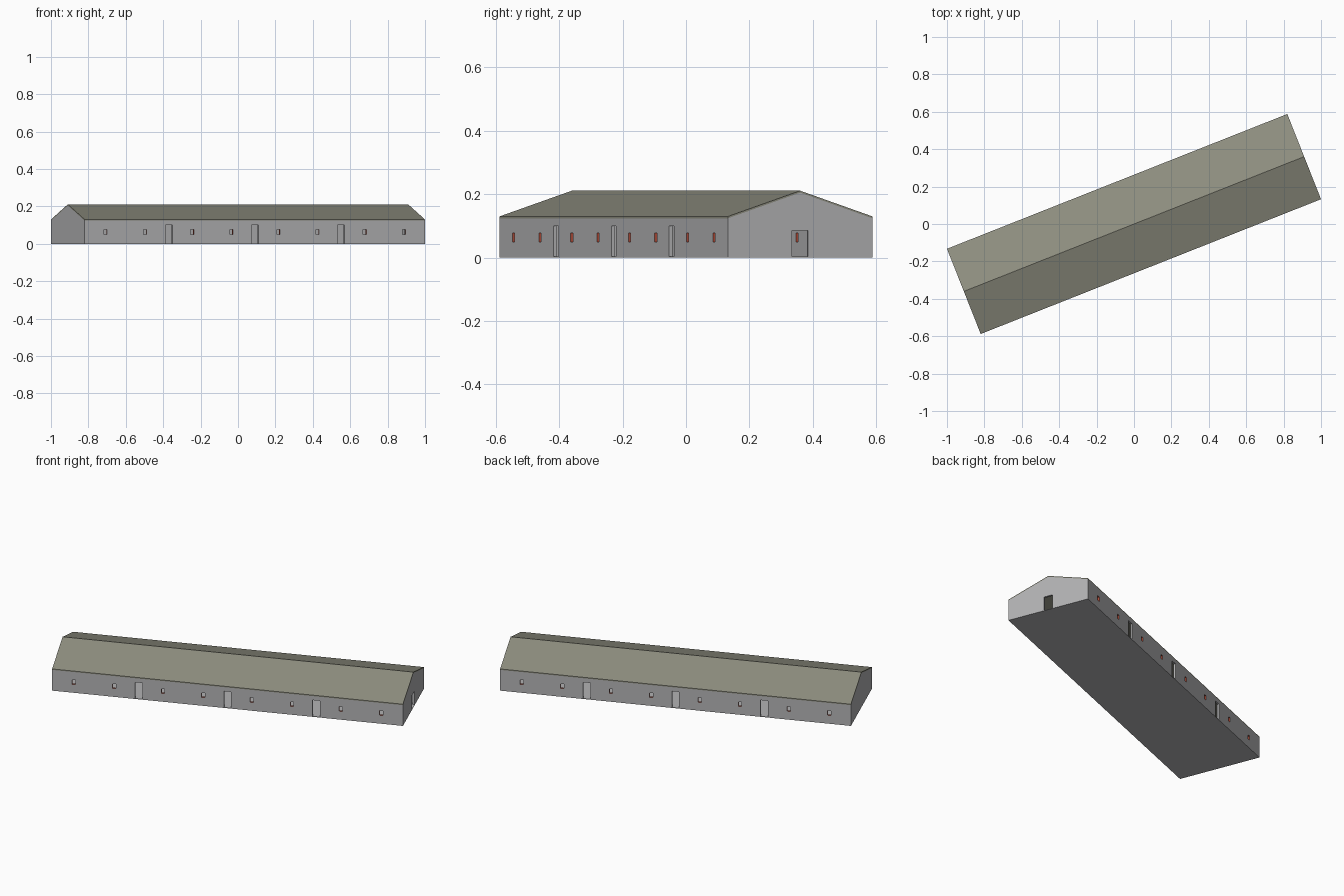
import bpy, bmesh, math
from mathutils import Matrix

if "Cube" in bpy.data.objects:
    bpy.data.objects.remove(bpy.data.objects["Cube"])

L, W = 1.957, 0.49            # footprint
EAVE, RIDGE, SKIN = 0.13, 0.211, 0.006
FLOOR, T = 0.003, 0.011       # floor and wall thickness
TURN = math.radians(21.6)


def material(name, rgb):
    m = bpy.data.materials.new(name)
    m.diffuse_color = (*rgb, 1)
    m.use_nodes = True
    m.node_tree.nodes["Principled BSDF"].inputs["Base Color"].default_value = m.diffuse_color
    return m


wall_grey = material("wall_grey", (0.45, 0.45, 0.46))
roof_olive = material("roof_olive", (0.27, 0.27, 0.215))
reveal_red = material("reveal_red", (0.42, 0.07, 0.04))


def make(name, bm, mat):
    bmesh.ops.recalc_face_normals(bm, faces=bm.faces)
    me = bpy.data.meshes.new(name)
    bm.to_mesh(me)
    bm.free()
    me.materials.append(mat)
    ob = bpy.data.objects.new(name, me)
    bpy.context.collection.objects.link(ob)
    ob.rotation_euler.z = TURN
    return ob


def extruded(name, profile, length, mat):
    """Extrude a (y, z) profile along the building's length."""
    bm = bmesh.new()
    f = bm.faces.new([bm.verts.new((-length / 2, y, z)) for y, z in profile])
    r = bmesh.ops.extrude_face_region(bm, geom=[f])
    vs = [v for v in r["geom"] if isinstance(v, bmesh.types.BMVert)]
    bmesh.ops.translate(bm, verts=vs, vec=(length, 0, 0))
    return make(name, bm, mat)


def boxes(name, specs, mat):
    """Boxes given as (x, y, z0, z1, size_x, size_y)."""
    bm = bmesh.new()
    for x, y, z0, z1, sx, sy in specs:
        m = Matrix.Translation((x, y, (z0 + z1) / 2)) @ Matrix.Diagonal((sx, sy, z1 - z0, 1))
        bmesh.ops.create_cube(bm, size=1, matrix=m)
    return make(name, bm, mat)


def cut(target, cutter):
    mod = target.modifiers.new("cut", 'BOOLEAN')
    mod.operation, mod.solver, mod.object = 'DIFFERENCE', 'EXACT', cutter
    mod.material_mode = 'TRANSFER'
    bpy.context.view_layer.update()
    bpy.context.view_layer.objects.active = target
    bpy.ops.object.modifier_apply(modifier=mod.name)
    bpy.data.objects.remove(cutter)


h = W / 2

# hollow walls with gable ends
walls = extruded("walls", [(-h, FLOOR), (h, FLOOR), (h, EAVE - SKIN),
                           (0, RIDGE - SKIN), (-h, EAVE - SKIN)], L, wall_grey)
cut(walls, boxes("cavity", [(0, 0, -0.1, 0.4, L - 2 * T, W - 2 * T)], wall_grey))

# doorways through both long sides, and one in the right gable
doors = [(x, 0, -0.05, 0.10, 0.04, W + 0.1) for x in (-0.495, 0, 0.495)]
doors.append((L / 2, 0, -0.05, 0.086, 0.1, 0.054))
cut(walls, boxes("door_cutters", doors, wall_grey))

# small windows through both long sides
xs = [s * x for s in (-1, 1) for x in (0.135, 0.36, 0.632, 0.858)]
cut(walls, boxes("window_cutters",
                 [(x, 0, 0.05, 0.077, 0.018, W + 0.1) for x in xs], reveal_red))

# floor slab
boxes("floor", [(0, 0, 0, FLOOR, L, W)], wall_grey)

# thin gabled roof
extruded("roof", [(-h, EAVE), (0, RIDGE), (h, EAVE), (h, EAVE - SKIN),
                  (0, RIDGE - SKIN), (-h, EAVE - SKIN)], L, roof_olive)
